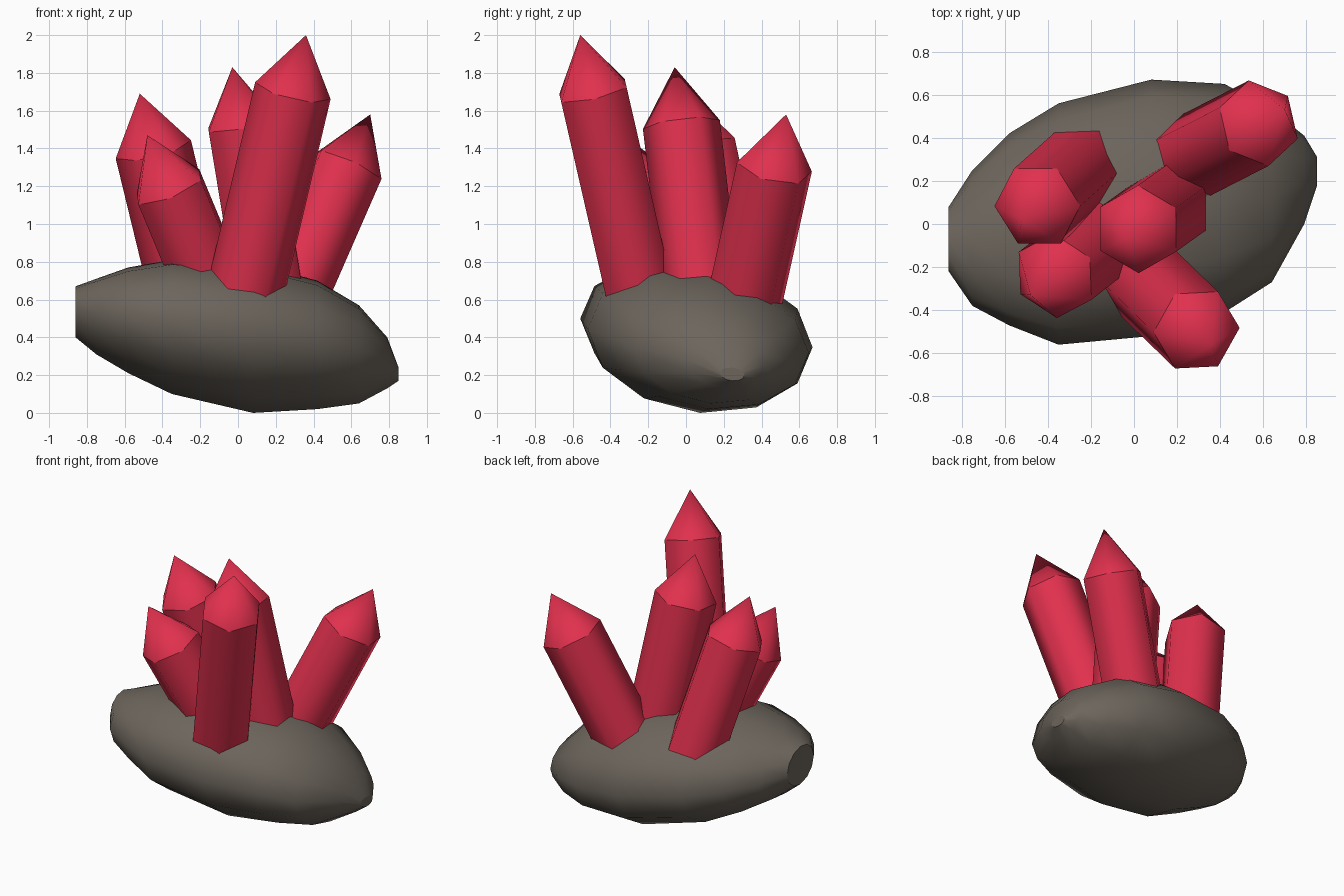
import bpy, bmesh, math
from mathutils import Vector

cube = bpy.data.objects.get("Cube")
if cube:
    bpy.data.objects.remove(cube, do_unlink=True)


def make_material(name, colour):
    mat = bpy.data.materials.new(name)
    mat.use_nodes = True
    mat.diffuse_color = colour
    shader = next(n for n in mat.node_tree.nodes if n.type == "BSDF_PRINCIPLED")
    shader.inputs["Base Color"].default_value = colour
    shader.inputs["Roughness"].default_value = 0.8
    return mat


def finish(bm, name, mat):
    """Turn the bmesh into a smooth shaded object with one material."""
    bmesh.ops.recalc_face_normals(bm, faces=bm.faces)
    for face in bm.faces:
        face.smooth = True
    mesh = bpy.data.meshes.new(name)
    bm.to_mesh(mesh)
    bm.free()
    mesh.materials.append(mat)
    obj = bpy.data.objects.new(name, mesh)
    bpy.context.collection.objects.link(obj)
    return obj


def bridge(bm, lower, upper):
    """Join two closed rings of equal size with quads."""
    count = len(lower)
    return [bm.faces.new((lower[i], lower[(i + 1) % count],
                          upper[(i + 1) % count], upper[i]))
            for i in range(count)]


crystal_red = make_material("crystal red", (0.75, 0.03, 0.075, 1))
stone_grey = make_material("stone grey", (0.15, 0.13, 0.107, 1))


# Boulder: lopsided rings lofted along x
def build_rock(stations, sides=12, lean=0.08):
    bm = bmesh.new()
    rings = []
    for x, y_min, y_max, z_min, z_max in stations:
        y_mid, z_mid = (y_min + y_max) / 2, (z_min + z_max) / 2
        y_rad, z_rad = (y_max - y_min) / 2, (z_max - z_min) / 2
        ring = []
        for i in range(sides):
            angle = math.tau * i / sides
            dy = y_rad * math.cos(angle)
            dz = z_rad * math.sin(angle) - lean * dy
            ring.append(bm.verts.new((x, y_mid + dy, z_mid + dz)))
        rings.append(ring)
    for lower, upper in zip(rings, rings[1:]):
        bridge(bm, lower, upper)
    caps = [bm.faces.new(rings[0]), bm.faces.new(rings[-1])]
    for cap in caps:
        for edge in cap.edges:
            edge.smooth = False
    return finish(bm, "rock_base", stone_grey)


build_rock([
    # x, y range, z range
    (-0.86, -0.22, 0.08, 0.40, 0.67),
    (-0.75, -0.38, 0.25, 0.31, 0.71),
    (-0.58, -0.47, 0.42, 0.21, 0.77),
    (-0.35, -0.56, 0.56, 0.10, 0.81),
    (0.08, -0.52, 0.67, 0.00, 0.79),
    (0.42, -0.41, 0.65, 0.02, 0.70),
    (0.64, -0.27, 0.53, 0.05, 0.57),
    (0.79, 0.00, 0.41, 0.13, 0.40),
    (0.85, 0.18, 0.31, 0.17, 0.24),
])


# Crystals: leaning six-sided shafts with pointed ends
def build_crystal(name, tip, root, turn, radius=0.205, point=0.31):
    tip, root = Vector(tip), Vector(root)
    axis = (tip - root).normalized()
    shoulder = tip - axis * point
    # Ring directions stay square to the axis
    side = Vector((math.cos(turn), math.sin(turn), 0))
    side = (side - axis * side.dot(axis)).normalized()
    other = axis.cross(side)
    bm = bmesh.new()
    rings = []
    for centre in (root, shoulder):
        ring = []
        for i in range(6):
            angle = math.tau * i / 6
            offset = side * math.cos(angle) + other * math.sin(angle)
            ring.append(bm.verts.new(centre + offset * radius))
        rings.append(ring)
    bridge(bm, *rings)
    bm.faces.new(rings[0])
    apex = bm.verts.new(tip)
    for i in range(6):
        bm.faces.new((rings[1][i], rings[1][(i + 1) % 6], apex))
    # Crisp edge between shaft and point, and around the buried end
    for ring in rings:
        for i in range(6):
            bm.edges.get((ring[i], ring[(i + 1) % 6])).smooth = False
    return finish(bm, name, crystal_red)


for name, tip, root, degrees in (
    ("crystal_front", (0.36, -0.56, 2.0), (0.01, -0.22, 0.52), 0),
    ("crystal_centre", (-0.03, -0.06, 1.83), (0.18, 0.09, 0.55), 30),
    ("crystal_back_left", (0.70, 0.53, 1.58), (0.25, 0.30, 0.55), 40),
    ("crystal_back_right", (-0.52, 0.02, 1.69), (-0.25, 0.26, 0.58), 3),
    ("crystal_front_right", (-0.48, -0.33, 1.47), (-0.11, -0.04, 0.58), 30),
):
    build_crystal(name, tip, root, math.radians(degrees))
